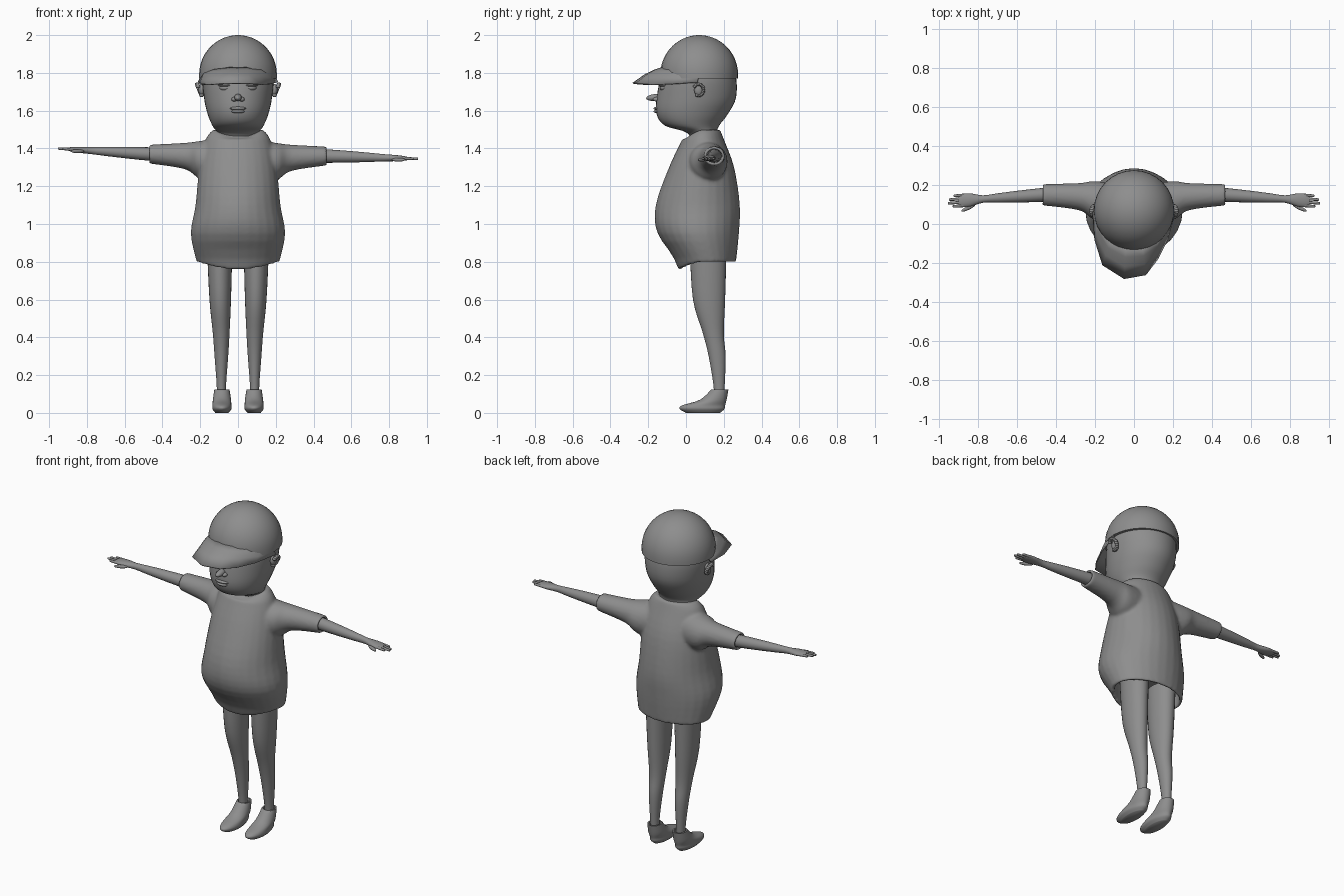
import bpy, bmesh, math
from mathutils import Matrix, Vector

if "Cube" in bpy.data.objects:
    bpy.data.objects.remove(bpy.data.objects["Cube"])

grey = bpy.data.materials.new("plain grey")
grey.use_nodes = True
grey.diffuse_color = (0.27, 0.27, 0.27, 1)
grey.node_tree.nodes["Principled BSDF"].inputs["Base Color"].default_value = grey.diffuse_color


def finish(name, bm):
    """Turn a bmesh into a smooth shaded object."""
    bmesh.ops.recalc_face_normals(bm, faces=bm.faces)
    mesh = bpy.data.meshes.new(name)
    bm.to_mesh(mesh)
    bm.free()
    ob = bpy.data.objects.new(name, mesh)
    bpy.context.collection.objects.link(ob)
    mesh.materials.append(grey)
    bpy.ops.object.select_all(action="DESELECT")
    ob.select_set(True)
    bpy.context.view_layer.objects.active = ob
    bpy.ops.object.shade_smooth_by_angle(angle=math.radians(55))
    return ob


def ring(position, u, v, width, height):
    """An ellipse across an axis: place on the axis, centre and two radii."""
    return Vector((position, u, v, width, height))


def slab(z, half, front, back, x=0):
    """A level ellipse from its half width and its front and back edges."""
    return ring(z, x, (front + back) / 2, half, (back - front) / 2)


def refine(rings, steps=4):
    """Pass a smooth spline through a few rings."""
    padded = [rings[0], *rings, rings[-1]]
    result = []
    for before, a, b, after in zip(padded, padded[1:], padded[2:], padded[3:]):
        for k in range(steps):
            t = k / steps
            pull, push = (b - before) / 2, (after - a) / 2
            result.append(a + pull * t + (3 * (b - a) - 2 * pull - push) * t * t
                          + (2 * (a - b) + pull + push) * t ** 3)
    return result + [rings[-1]]


def hollow(rim, depth, wall=0.016):
    """Rings that turn inward at an open rim."""
    edge = rim - ring(0, 0, 0, wall, wall)
    return [edge, edge + ring(depth, 0, 0, 0, 0)]


def loft(bm, rings, axis="z", side=1, sides=28, dip=None):
    """Skin the rings; dip lowers the front of a ring."""
    loops = []
    for place, cu, cv, ru, rv in rings:
        loop = []
        for i in range(sides):
            a = math.tau * i / sides
            u, v = cu + ru * math.cos(a), cv + rv * math.sin(a)
            if axis == "x":
                spot = (side * place, u, v)
            else:
                drop = dip(place) * max(0, -math.sin(a)) ** 2 if dip else 0
                spot = (side * u, v, place - drop)
            loop.append(bm.verts.new(spot))
        loops.append(loop)
    for a, b in zip(loops, loops[1:]):
        for i in range(sides):
            bm.faces.new((a[i - 1], a[i], b[i], b[i - 1]))
    bm.faces.new(loops[0])
    bm.faces.new(loops[-1])
    return bm


def blob(bm, spot, size, turn=0, axis="X"):
    """Add a stretched ball."""
    shape = Matrix.Translation(spot) @ Matrix.Rotation(turn, 4, axis) @ Matrix.Diagonal((*size, 1))
    bmesh.ops.create_uvsphere(bm, u_segments=16, v_segments=10, radius=1, matrix=shape)


# Shirt: hollow hem, round belly and two hollow sleeves blended together
trunk = refine([
    slab(0.8, 0.22, -0.04, 0.265), slab(0.95, 0.25, -0.15, 0.28),
    slab(1.1, 0.225, -0.16, 0.285), slab(1.3, 0.205, -0.09, 0.255),
    slab(1.45, 0.17, -0.02, 0.2), slab(1.5, 0.13, 0, 0.18)])
shirt = loft(bmesh.new(), hollow(trunk[0], 0.1)[::-1] + trunk,
             dip=lambda z: max(0, 0.04 - abs(z - 0.8)) + max(0, z - 1.45))
for side, lift in ((1, 0), (-1, 0.01)):
    sleeve = refine([
        ring(0.05, 0.1, 1.33, 0.1, 0.12), ring(0.2, 0.12, 1.33, 0.1, 0.1),
        ring(0.28, 0.14, 1.35, 0.07, 0.07), ring(0.47, 0.15, 1.36, 0.055, 0.05)])
    sleeve = [r + ring(0, 0, lift, 0, 0) for r in sleeve]
    loft(shirt, sleeve + hollow(sleeve[-1], -0.04, 0.014), "x", side)
shirt_ob = finish("shirt", shirt)
blend = shirt_ob.modifiers.new("blend", "REMESH")
blend.mode, blend.voxel_size, blend.use_smooth_shade = "VOXEL", 0.009, True
soften = shirt_ob.modifiers.new("soften", "SMOOTH")
soften.factor, soften.iterations = 0.5, 6

# Head with neck
skull = refine([
    slab(1.4, 0.1, 0.03, 0.17), slab(1.48, 0.11, 0.01, 0.165),
    slab(1.52, 0.135, -0.11, 0.175), slab(1.58, 0.16, -0.155, 0.22),
    slab(1.67, 0.18, -0.155, 0.265), slab(1.8, 0.185, -0.125, 0.26),
    slab(1.92, 0.12, -0.05, 0.2)])
finish("head", loft(bmesh.new(), skull, sides=40))

# Face: nose, lips, lidded eyes and ears
nose = bmesh.new()
blob(nose, (0, -0.165, 1.67), (0.02, 0.046, 0.018), 0.1)
for side in (-1, 1):
    blob(nose, (side * 0.02, -0.155, 1.66), (0.015, 0.02, 0.012))
finish("nose", nose)
lips = bmesh.new()
for z, wide in ((1.612, 0.044), (1.596, 0.036)):
    blob(lips, (0, -0.15, z), (wide, 0.022, 0.01))
finish("lips", lips)
for side, label in ((1, "left"), (-1, "right")):
    eye = bmesh.new()
    blob(eye, (side * 0.07, -0.115, 1.72), (0.03, 0.022, 0.016), side * 0.4, "Z")
    finish(label + "_eye", eye)
    lid = bmesh.new()
    blob(lid, (side * 0.07, -0.116, 1.734), (0.037, 0.025, 0.009), side * 0.4, "Z")
    finish(label + "_eyelid", lid)

    # Ear: a flat bowl with a raised rim
    ear = bmesh.new()
    blob(ear, (side * 0.193, 0.067, 1.71), (0.016, 0.024, 0.032))
    for i in range(15):
        a = math.radians(18 * i - 110)
        across, up = math.cos(a), math.sin(a)
        blob(ear, (side * (0.205 + 0.012 * up), 0.067 + 0.026 * across, 1.71 + 0.03 * up),
             (0.012, 0.009, 0.009))
    finish(label + "_ear", ear)

# Cap crown: a dome on a short straight band
centre, radius, base = 0.07, 0.206, 1.79
crown = [ring(base - 0.02, 0, centre, radius, radius)]
for i in range(12):
    a = math.pi / 2 * i / 11.5
    reach = radius * math.cos(a)
    crown.append(ring(base + 0.21 * math.sin(a), 0, centre, reach, reach))
finish("cap_crown", loft(bmesh.new(), crown, sides=32))

# Cap brim: fans from the crown to a drooping, slightly turned outline
outline = [(-0.21, 0.06), (-0.2, -0.08), (-0.16, -0.21), (-0.05, -0.28),
           (0.06, -0.26), (0.12, -0.18), (0.17, -0.08), (0.21, 0.06)]
brim = bmesh.new()
strips = []
for i, (x, y) in enumerate(outline):
    a = math.pi * (1 + i / (len(outline) - 1))
    arch = max(0, -math.sin(a))
    inner = Vector((0.19 * math.cos(a), centre - 0.195 * arch, base + 0.04 * arch))
    outer = Vector((x, y, 1.75 - 0.012 * abs(math.sin(2 * a))))
    strip = []
    for t in (0, 0.3, 0.6, 1):
        spot = inner.lerp(outer, t)
        spot.z += 0.012 * math.sin(math.pi * t) * arch
        strip.append(brim.verts.new(spot))
    strips.append(strip)
for a, b in zip(strips, strips[1:]):
    for k in range(len(a) - 1):
        brim.faces.new((a[k], a[k + 1], b[k + 1], b[k]))
brim_ob = finish("cap_brim", brim)
thickness = brim_ob.modifiers.new("thickness", "SOLIDIFY")
thickness.thickness, thickness.offset = 0.008, 0

# Limbs
for side, label, slope, height in ((1, "left", -0.03, 1.36), (-1, "right", 0.06, 1.37)):
    def limb(x, width, thick, shift=0):
        """A ring on the line of the arm."""
        out = x - 0.46
        return ring(x, 0.15 - 0.07 * out + shift, height + slope * out, width, thick)

    # Arm tapering to the wrist, then a flat palm
    arm = []
    for i in range(6):
        thick = 0.037 - 0.018 * (i / 5) ** 1.5
        arm.append(limb(0.4 + 0.075 * i, thick, thick))
    arm += [limb(0.84, 0.034, 0.016), limb(0.88, 0.034, 0.012), limb(0.9, 0.025, 0.008)]
    finish(label + "_arm", loft(bmesh.new(), refine(arm, 3), "x", side, 16))

    # Fingers and thumb
    hand = bmesh.new()
    for k, tip in enumerate((0.93, 0.953, 0.948, 0.925)):
        shift = 0.018 * (k - 1.5)
        finger = [limb(0.86, 0.008, 0.008, shift), limb(tip - 0.01, 0.007, 0.007, shift),
                  limb(tip, 0.004, 0.004, shift)]
        loft(hand, refine(finger), "x", side, 10)
    root = limb(0.85, 0, 0, -0.04)
    blob(hand, (side * root[0], root[1], root[2] - 0.008), (0.04, 0.01, 0.01), -side * 0.45, "Z")
    finish(label + "_fingers", hand)

    # Leg: slim ankle, knee and thigh
    leg = refine([
        slab(0.06, 0.024, 0.15, 0.2, 0.087), slab(0.15, 0.025, 0.145, 0.205, 0.088),
        slab(0.3, 0.036, 0.12, 0.21, 0.088), slab(0.42, 0.044, 0.09, 0.2, 0.089),
        slab(0.6, 0.057, 0.037, 0.207, 0.094), slab(0.87, 0.067, 0.02, 0.215, 0.097)])
    finish(label + "_leg", loft(bmesh.new(), leg, side=side))

    # Shoe: open ankle rim, long low toe
    foot = 0.085
    shoe = refine([
        slab(0, 0.035, 0, 0.18, foot), slab(0.02, 0.05, -0.033, 0.203, foot),
        slab(0.04, 0.05, -0.02, 0.207, foot), slab(0.07, 0.048, 0.075, 0.215, foot),
        slab(0.125, 0.04, 0.135, 0.225, foot)])
    finish(label + "_shoe", loft(bmesh.new(), shoe + hollow(shoe[-1], -0.02, 0.008), side=side))
